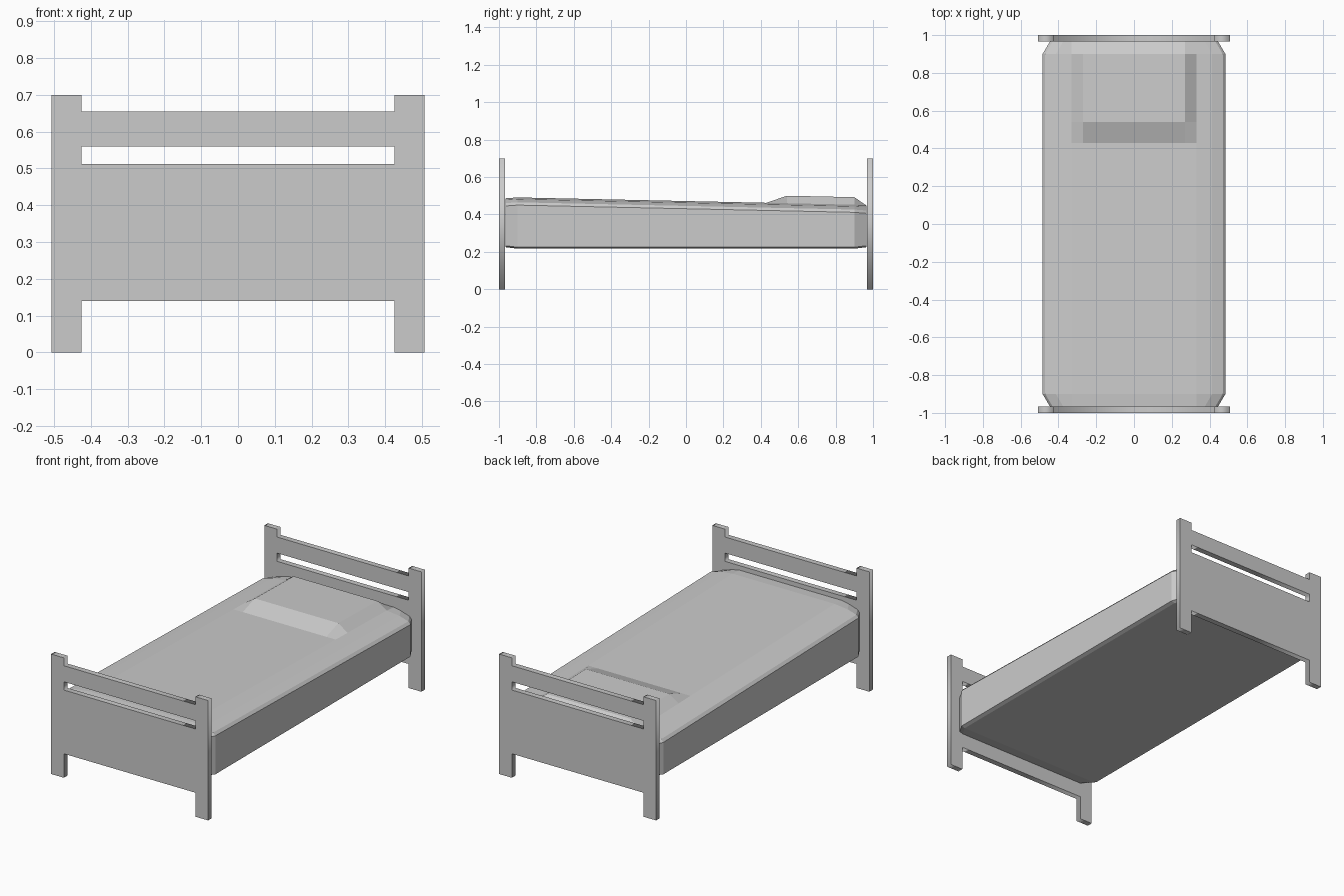
import bpy, bmesh, math

if "Cube" in bpy.data.objects:
    bpy.data.objects.remove(bpy.data.objects["Cube"])

grey = bpy.data.materials.new("light grey")
grey.diffuse_color = (0.6, 0.6, 0.6, 1)
grey.use_nodes = True
grey.node_tree.nodes["Principled BSDF"].inputs["Base Color"].default_value = grey.diffuse_color


def end_board(name, y):
    """Board with two posts and a slot, cut from one flat outline."""
    half = [(0.425, 0.14), (0.425, 0), (0.507, 0), (0.507, 0.70),
            (0.425, 0.70), (0.425, 0.654)]
    outline = half + [(-x, z) for x, z in reversed(half)]
    slot = [(-0.425, 0.512), (-0.425, 0.56), (0.425, 0.56), (0.425, 0.512)]
    curve = bpy.data.curves.new(name, 'CURVE')
    curve.dimensions = '2D'
    curve.fill_mode = 'BOTH'
    curve.extrude = 0.0165
    for loop in (outline, slot):
        spline = curve.splines.new('POLY')
        spline.points.add(len(loop) - 1)
        for p, (x, z) in zip(spline.points, loop):
            p.co = (x, z, 0, 1)
        spline.use_cyclic_u = True
    curve.materials.append(grey)
    obj = bpy.data.objects.new(name, curve)
    bpy.context.collection.objects.link(obj)
    obj.rotation_euler = (math.pi / 2, 0, 0)
    obj.location = (0, y, 0)
    bpy.ops.object.select_all(action='DESELECT')
    obj.select_set(True)
    bpy.context.view_layer.objects.active = obj
    bpy.ops.object.convert(target='MESH')


end_board("footboard", -0.9835)
end_board("headboard", 0.9835)

# Mattress with pillow bump: cross-sections lofted along y
# y, side half width, bottom z, drop of the top edge, pillow height
sections = [(-0.966, 0.445, 0.225, 0.006, 0),
            (-0.90, 0.484, 0.217, 0, 0),
            (0.43, 0.484, 0.217, 0, 0),
            (0.54, 0.484, 0.217, 0, 0.040),
            (0.90, 0.484, 0.217, 0, 0.040),
            (0.966, 0.445, 0.225, 0.004, 0)]
bm = bmesh.new()
rings = []
for y, w, bottom, drop, bump in sections:
    top = 0.491 - 0.0215 * (y + 0.9) - drop     # surface sinks to the head
    half = [(w - 0.02, bottom), (w, bottom + 0.008), (w, top - 0.041),
            (w - 0.014, top - 0.026), (w - 0.07, top - 0.009),
            (0.33, top), (0.27, top + bump)]
    loop = half + [(-x, z) for x, z in reversed(half)]
    rings.append([bm.verts.new((x, y, z)) for x, z in loop])
for a, b in zip(rings, rings[1:]):
    for i in range(len(a)):
        j = (i + 1) % len(a)
        bm.faces.new((a[i], a[j], b[j], b[i]))
bm.faces.new(rings[0])
bm.faces.new(rings[-1])
bmesh.ops.recalc_face_normals(bm, faces=bm.faces)
mesh = bpy.data.meshes.new("mattress_and_pillow")
bm.to_mesh(mesh)
bm.free()
mesh.materials.append(grey)
bpy.context.collection.objects.link(
    bpy.data.objects.new("mattress_and_pillow", mesh))
